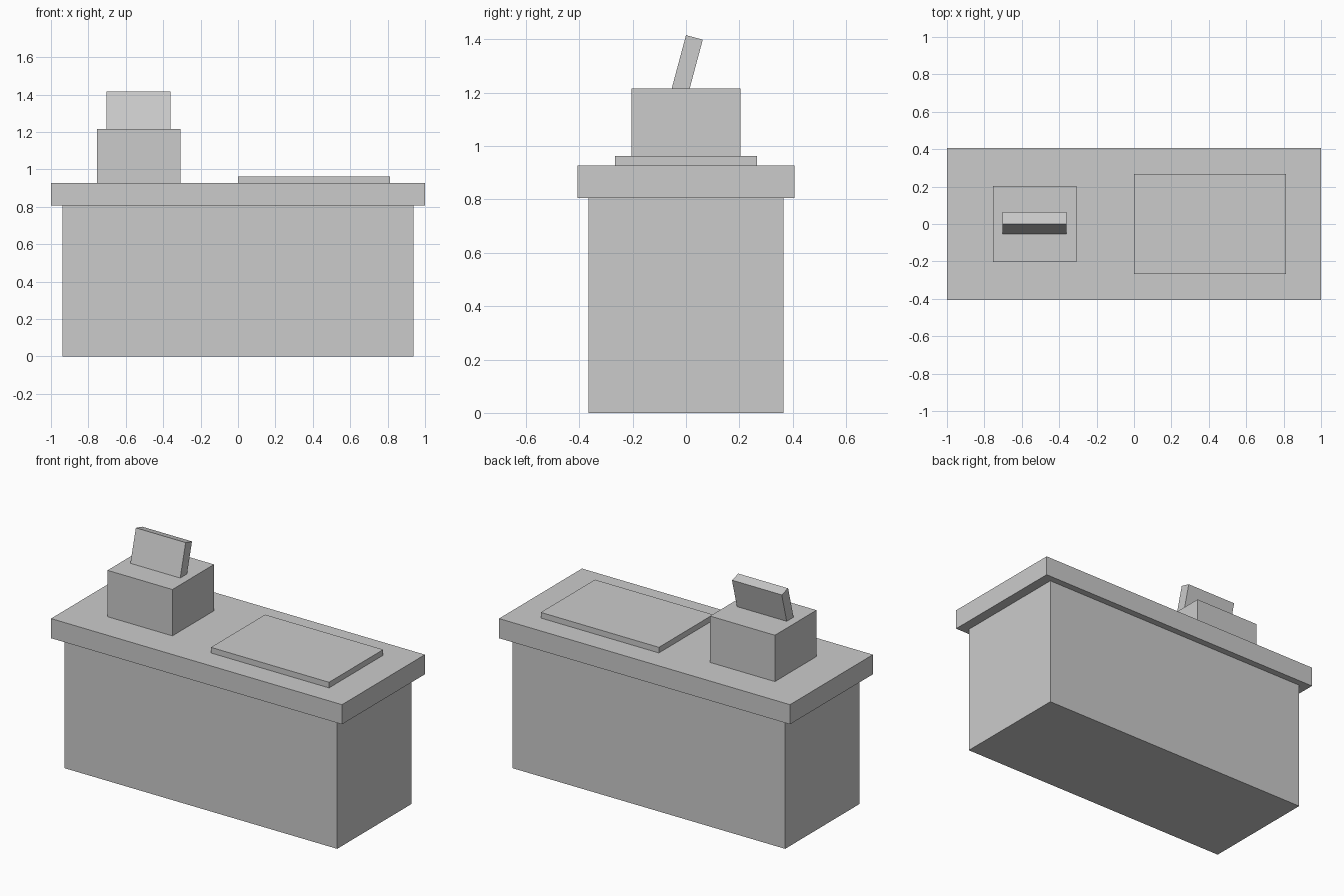
import bpy
import math

old = bpy.data.objects.get("Cube")
if old:
    bpy.data.objects.remove(old, do_unlink=True)

# Single plain grey
GREY = (0.6, 0.6, 0.6, 1.0)
grey = bpy.data.materials.new("plain_grey")
grey.use_nodes = True
grey.diffuse_color = GREY
grey.node_tree.nodes["Principled BSDF"].inputs["Base Color"].default_value = GREY


def box(name, center, size, tilt=0.0):
    """Flat-faced box, optionally leaning about x."""
    bpy.ops.mesh.primitive_cube_add(size=1, location=center)
    ob = bpy.context.object
    ob.name = name
    ob.scale = size
    bpy.ops.object.transform_apply(location=False, rotation=False, scale=True)
    ob.rotation_euler.x = tilt
    ob.data.materials.append(grey)
    return ob


# Counter
box("counter_base", (0, 0, 0.403), (1.876, 0.732, 0.806))
box("counter_top", (0, 0, 0.867), (2.0, 0.814, 0.122))

# Flat mat on the left half
box("counter_mat", (0.406, 0, 0.945), (0.812, 0.532, 0.036))

# Till with a screen leaning back
box("till_body", (-0.531, 0, 1.072), (0.446, 0.408, 0.288))
box("till_screen", (-0.531, 0, 1.29), (0.342, 0.065, 0.243), -math.radians(15))
